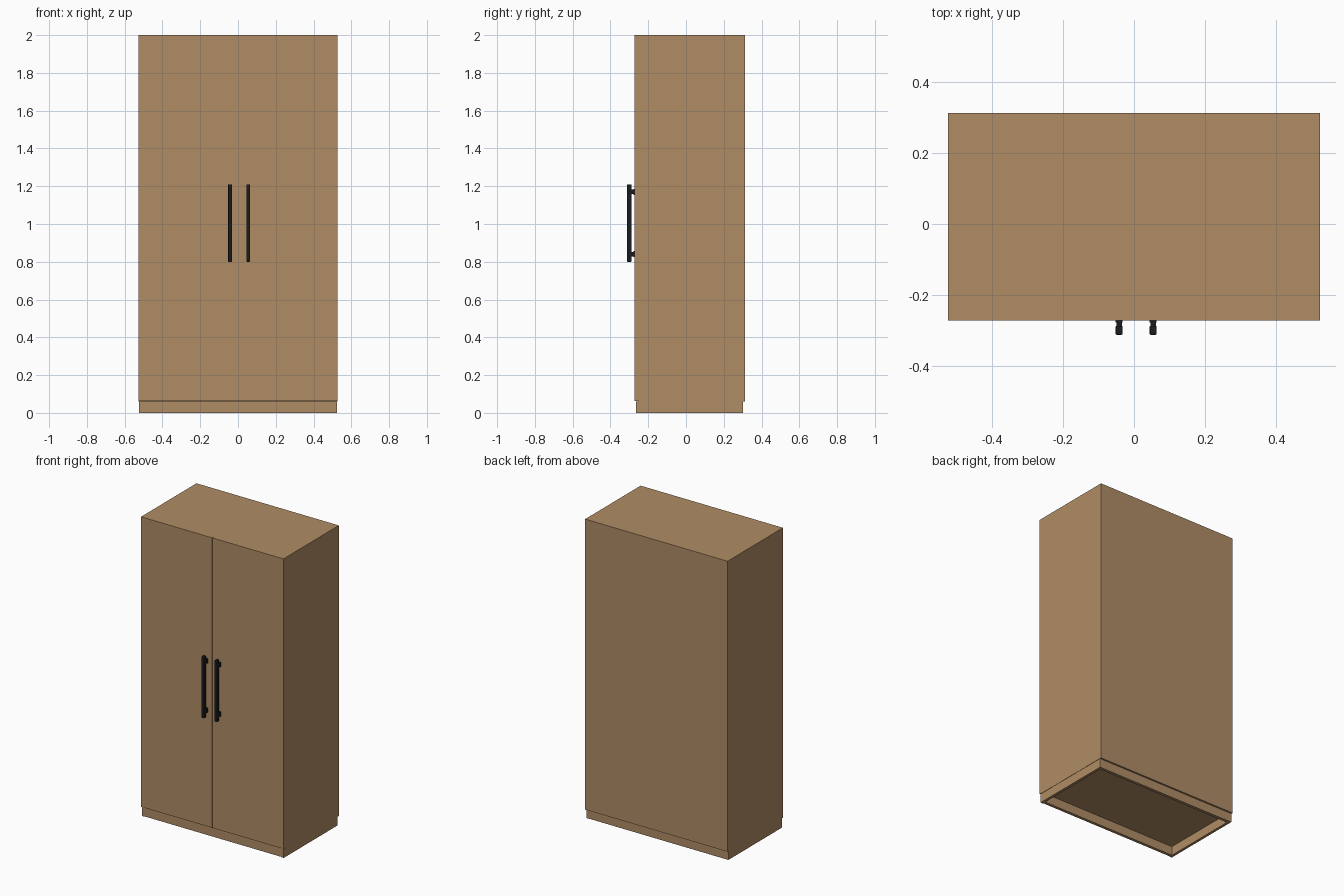
import bpy
import bmesh

cube = bpy.data.objects.get("Cube")
if cube:
    bpy.data.objects.remove(cube, do_unlink=True)


def material(name, color):
    mat = bpy.data.materials.new(name)
    mat.use_nodes = True
    mat.diffuse_color = color
    mat.node_tree.nodes["Principled BSDF"].inputs["Base Color"].default_value = color
    return mat


wood = material("oak brown", (0.43, 0.265, 0.13, 1))
black = material("matt black", (0.012, 0.012, 0.013, 1))


def box(name, x, y, z, mat, bevel=0):
    """Box spanning the (low, high) ranges on each axis."""
    bm = bmesh.new()
    bmesh.ops.create_cube(bm, size=1)
    for v in bm.verts:
        v.co = [r[0] if c < 0 else r[1] for c, r in zip(v.co, (x, y, z))]
    mesh = bpy.data.meshes.new(name)
    bm.to_mesh(mesh)
    bm.free()
    mesh.materials.append(mat)
    obj = bpy.data.objects.new(name, mesh)
    bpy.context.collection.objects.link(obj)
    if bevel:
        mod = obj.modifiers.new("Bevel", "BEVEL")
        mod.width = bevel
        mod.segments = 2
    return obj


W, FRONT, BACK, TOP = 0.526, -0.272, 0.313, 2.0
T = 0.02               # board thickness
PLINTH = 0.06          # height of the base
DOOR_BACK = FRONT + T

# Carcass boards
for side, s in (("left", 1), ("right", -1)):
    box(side + "_side_panel", sorted((s * W, s * (W - T))),
        (DOOR_BACK, BACK), (PLINTH, TOP), wood)
inner = (-W + T, W - T)
box("top_panel", inner, (DOOR_BACK, BACK), (TOP - T, TOP), wood)
box("bottom_panel", inner, (DOOR_BACK, BACK), (PLINTH, PLINTH + T), wood)
box("back_panel", inner, (BACK - T, BACK), (PLINTH + T, TOP - T), wood)

# Hollow plinth, set back at the front and rear
for side, s in (("left", 1), ("right", -1)):
    box(side + "_plinth_side", sorted((s * (W - 0.002), s * (W - T))),
        (FRONT + 0.006, BACK - 0.011), (0, PLINTH), wood)
box("front_plinth_board", inner, (FRONT + 0.01, FRONT + 0.03), (0, PLINTH), wood)
box("rear_plinth_board", inner, (BACK - 0.032, BACK - 0.012), (0, PLINTH), wood)

# Doors with a hairline gap, and a bar handle on each
GAP = 0.0005
for side, s, hx in (("left", 1, 0.054), ("right", -1, -0.042)):
    box(side + "_door", sorted((s * GAP, s * W)), (FRONT, DOOR_BACK),
        (PLINTH + 0.003, TOP), wood)
    box(side + "_handle_bar", (hx - 0.01, hx + 0.01), (-0.313, -0.288),
        (0.80, 1.21), black, 0.003)
    for end, z in (("lower", 0.84), ("upper", 1.17)):
        box(f"{side}_handle_{end}_post", (hx - 0.008, hx + 0.008),
            (-0.29, FRONT), (z - 0.012, z + 0.012), black)
        box(f"{side}_handle_{end}_foot", (hx - 0.01, hx + 0.01),
            (FRONT - 0.006, FRONT), (z - 0.016, z + 0.016), black)
